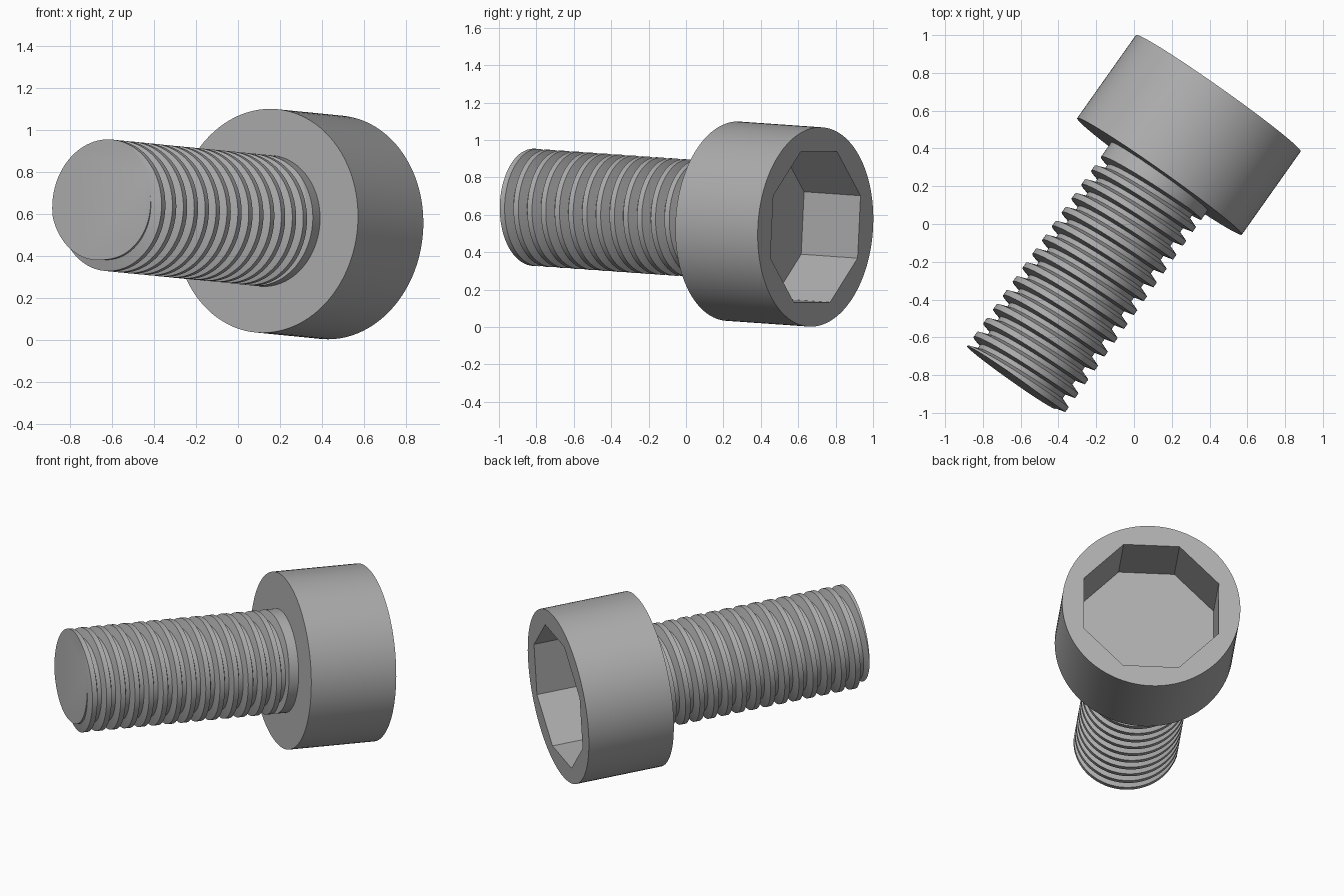
import bpy, bmesh, math
from mathutils import Matrix, Vector

if "Cube" in bpy.data.objects:
    bpy.data.objects.remove(bpy.data.objects["Cube"])

SIDES = 96
SHAFT, HEAD = 1.325, 0.54            # lengths along the screw axis
R_HEAD, R_MAJOR, R_MINOR = 0.534, 0.313, 0.26
PITCH, COLLAR = 0.09, 0.06
SOCKET_R, SOCKET_DEPTH = 0.437, 0.37

# Screw frame: local z runs from the tip to the head
axis = Vector((0.577, 0.816, -0.057)).normalized()
side = Vector((0, 0, 1)).cross(axis).normalized()
up = axis.cross(side)
origin = Vector((0.135, 0.252, 0.566)) - axis * SHAFT
frame = Matrix((side, up, axis)).transposed().to_4x4()
frame.translation = origin

steel = bpy.data.materials.new("grey steel")
steel.use_nodes = True
color = (0.42, 0.42, 0.42, 1)
steel.diffuse_color = color
steel.node_tree.nodes["Principled BSDF"].inputs["Base Color"].default_value = color


def finish(bm, name):
    bmesh.ops.recalc_face_normals(bm, faces=bm.faces)
    mesh = bpy.data.meshes.new(name)
    bm.to_mesh(mesh)
    bm.free()
    mesh.materials.append(steel)
    obj = bpy.data.objects.new(name, mesh)
    obj.matrix_world = frame
    bpy.context.collection.objects.link(obj)
    bpy.ops.object.select_all(action="DESELECT")
    obj.select_set(True)
    bpy.context.view_layer.objects.active = obj
    bpy.ops.object.shade_smooth_by_angle(angle=math.radians(25))


def circle(radius):
    return lambda a: radius


def octagon(radius):
    step = math.pi / 4
    apothem = radius * math.cos(step / 2)
    return lambda a: apothem / math.cos((a + step / 2) % step - step / 2)


def stack(name, rings):
    """Skin a closed solid through (outline, height) rings, capped at both ends."""
    bm = bmesh.new()
    loops = []
    for outline, z in rings:
        angles = [2 * math.pi * i / SIDES for i in range(SIDES)]
        # half a step of offset puts points exactly on the octagon corners
        angles = [a + math.pi / 8 for a in angles]
        loops.append([bm.verts.new((outline(a) * math.cos(a), outline(a) * math.sin(a), z))
                      for a in angles])
    for low, high in zip(loops, loops[1:]):
        for i in range(SIDES):
            j = (i + 1) % SIDES
            bm.faces.new((low[i], low[j], high[j], high[i]))
    bm.faces.new(loops[0])
    bm.faces.new(loops[-1])
    finish(bm, name)


# Cylindrical head with an eight-sided socket
end = SHAFT + HEAD
stack("head", [(circle(R_HEAD), SHAFT), (circle(R_HEAD), end),
               (octagon(SOCKET_R), end), (octagon(SOCKET_R), end - SOCKET_DEPTH)])

# Plain collar under the head
stack("collar", [(circle(R_MAJOR), SHAFT - COLLAR), (circle(R_MAJOR), SHAFT + 0.01)])

# Right-hand thread: a helical strip, trimmed flat at both ends
profile = [(-0.32, R_MAJOR), (0.03, R_MAJOR), (0.25, R_MINOR), (0.53, R_MINOR), (0.68, R_MAJOR)]
bm = bmesh.new()
previous = None
turns = int(SHAFT / PITCH) + 3
for i in range(-2 * SIDES, turns * SIDES):
    a = 2 * math.pi * i / SIDES
    row = [bm.verts.new((r * math.cos(a), r * math.sin(a), PITCH * (i / SIDES + u)))
           for u, r in profile]
    if previous:
        for k in range(len(profile) - 1):
            bm.faces.new((previous[k], row[k], row[k + 1], previous[k + 1]))
    previous = row
bmesh.ops.remove_doubles(bm, verts=bm.verts, dist=0.0005)
for height, direction in ((0, -1), (SHAFT - COLLAR + 0.002, 1)):
    bmesh.ops.bisect_plane(bm, geom=bm.verts[:] + bm.edges[:] + bm.faces[:], dist=0.00001,
                           plane_co=(0, 0, height), plane_no=(0, 0, direction), clear_outer=True)
    rim = [e for e in bm.edges if e.is_boundary and
           all(abs(v.co.z - height) < 0.0001 for v in e.verts)]
    bmesh.ops.edgeloop_fill(bm, edges=rim)
finish(bm, "threaded_shaft")
